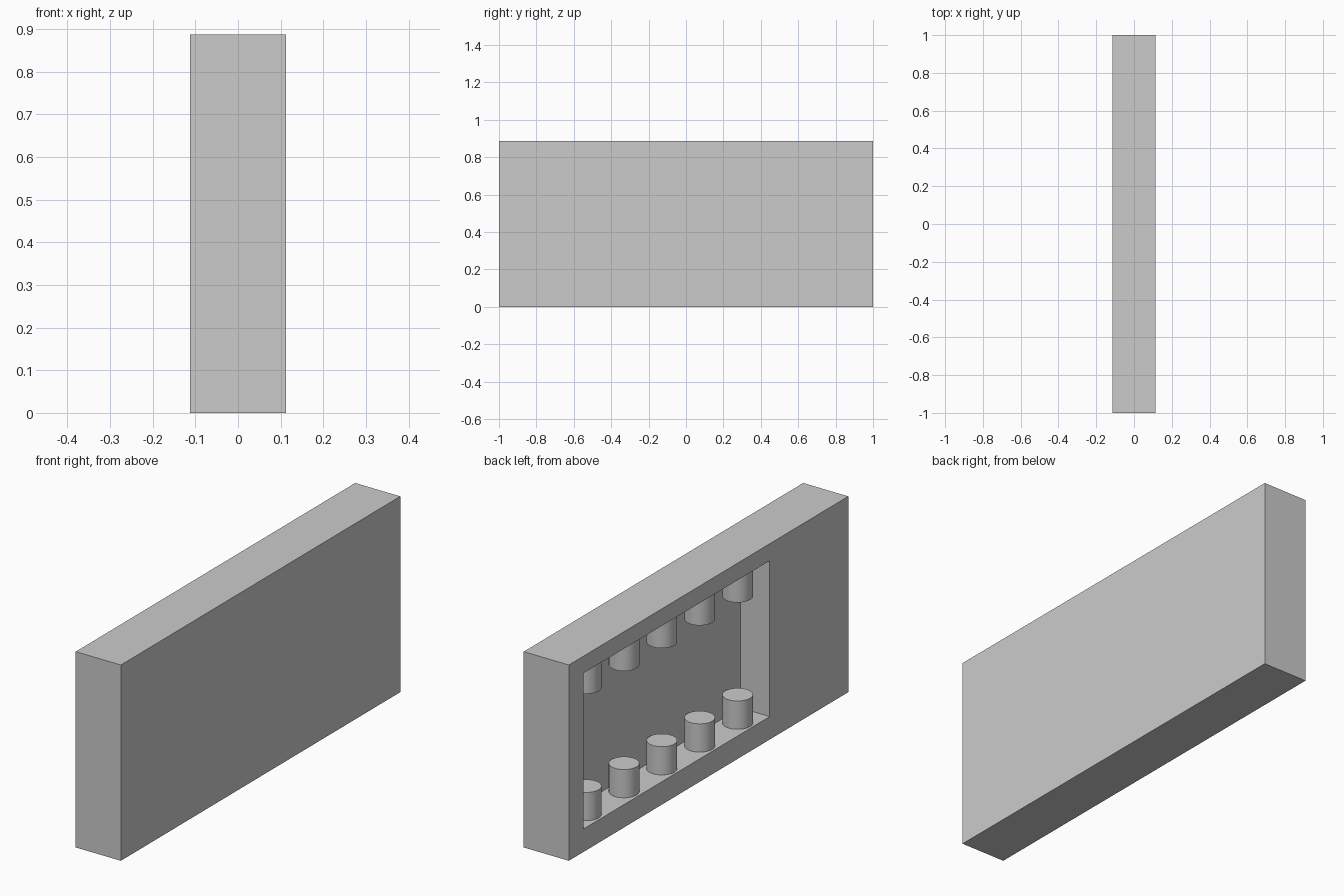
import bpy
import math

if "Cube" in bpy.data.objects:
    bpy.data.objects.remove(bpy.data.objects["Cube"])

W, L, H = 0.226, 2.0, 0.887          # overall thickness, length, height
Y0, Y1 = -0.438, 0.896               # recess extents
Z0, Z1 = 0.104, 0.81
DEPTH = 0.147


def box(name, lo, hi):
    bpy.ops.mesh.primitive_cube_add(
        size=1, location=[(a + b) / 2 for a, b in zip(lo, hi)])
    ob = bpy.context.object
    ob.name = name
    ob.scale = [b - a for a, b in zip(lo, hi)]
    bpy.ops.object.transform_apply(location=False, rotation=False, scale=True)
    return ob


def peg(name, y, z_low, z_high):
    bpy.ops.mesh.primitive_cylinder_add(
        vertices=32, radius=0.063, depth=z_high - z_low,
        location=(-W / 2 + DEPTH / 2, y, (z_low + z_high) / 2))
    bpy.context.object.name = name
    bpy.ops.object.shade_smooth_by_angle(angle=math.radians(30))


# Solid slab with a rectangular recess in its left side
slab = box("slab", (-W / 2, -L / 2, 0), (W / 2, L / 2, H))
cutter = box("recess_cutter", (-W / 2 - 0.1, Y0, Z0), (-W / 2 + DEPTH, Y1, Z1))
cutter.hide_render = True
mod = slab.modifiers.new("recess", 'BOOLEAN')
mod.operation = 'DIFFERENCE'
mod.solver = 'EXACT'
mod.object = cutter
bpy.context.view_layer.objects.active = slab
bpy.ops.object.modifier_apply(modifier=mod.name)
bpy.data.objects.remove(cutter, do_unlink=True)

# Facing rows of pegs on the recess floor and ceiling
for i in range(5):
    y = (Y0 + Y1) / 2 + (i - 2) * 0.271
    peg(f"lower_peg_{i + 1}", y, Z0, 0.232)
    peg(f"upper_peg_{i + 1}", y, 0.678, Z1)
